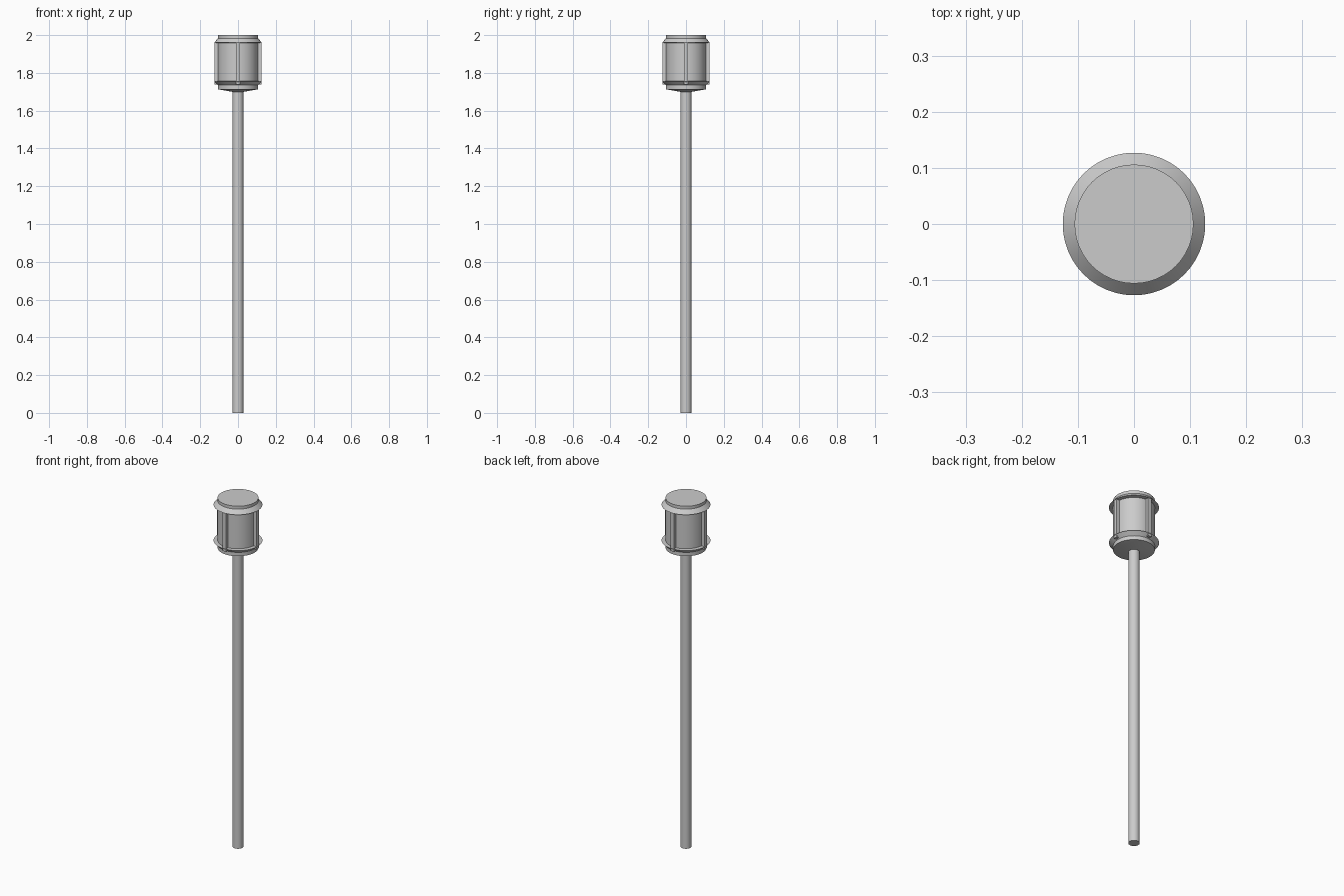
import bpy, math

if "Cube" in bpy.data.objects:
    bpy.data.objects.remove(bpy.data.objects["Cube"])

SIDES = 48


def lathe(name, profile, sides=SIDES):
    """Solid of revolution from (radius, z) points, capped at both ends."""
    verts, faces = [], []
    for r, z in profile:
        for i in range(sides):
            a = 2 * math.pi * i / sides
            verts.append((r * math.cos(a), r * math.sin(a), z))
    for k in range(len(profile) - 1):
        for i in range(sides):
            j = (i + 1) % sides
            faces.append((k * sides + i, k * sides + j,
                          (k + 1) * sides + j, (k + 1) * sides + i))
    last = (len(profile) - 1) * sides
    faces.append(tuple(reversed(range(sides))))
    faces.append(tuple(range(last, last + sides)))
    mesh = bpy.data.meshes.new(name)
    mesh.from_pydata(verts, [], faces)
    ob = bpy.data.objects.new(name, mesh)
    bpy.context.collection.objects.link(ob)
    bpy.ops.object.select_all(action='DESELECT')
    ob.select_set(True)
    bpy.context.view_layer.objects.active = ob
    bpy.ops.object.shade_smooth_by_angle(angle=math.radians(20))
    return ob


# Post
lathe("post", [(0.029, 0), (0.029, 1.705)], 32)

# Lamp base: shallow cone, short rim, then flare out to the lower ring
lathe("lamp_base", [(0.03, 1.70), (0.106, 1.713), (0.106, 1.735),
                    (0.127, 1.755), (0.106, 1.756)])

# Lamp cylinder
lathe("lamp_body", [(0.106, 1.75), (0.106, 1.965)])

# Lamp cap: flared skirt below a short flat lid
lathe("lamp_cap", [(0.106, 1.959), (0.127, 1.96), (0.106, 1.983), (0.106, 2.0)])

# Four guard bars around the lamp
for i in range(4):
    a = i * math.pi / 2
    r = 0.114
    bpy.ops.mesh.primitive_cube_add(
        size=1, location=(r * math.cos(a), r * math.sin(a), 1.85), rotation=(0, 0, a))
    bar = bpy.context.object
    bar.name = f"guard_bar_{i + 1}"
    bar.scale = (0.021, 0.021, 0.222)
